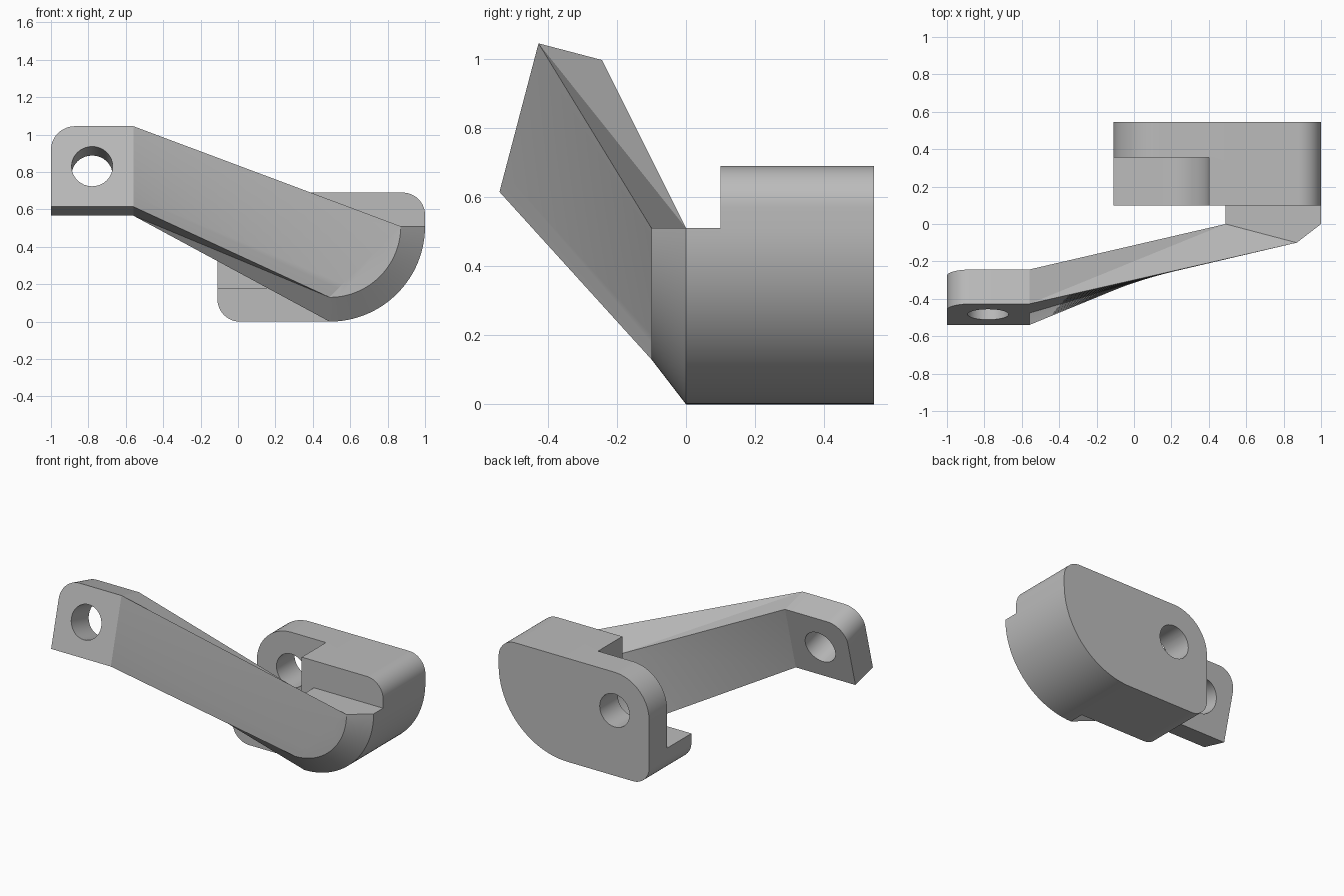
import bpy, bmesh
from math import sin, cos, radians, atan2, hypot
from mathutils import Vector

if "Cube" in bpy.data.objects:
    bpy.data.objects.remove(bpy.data.objects["Cube"], do_unlink=True)

grey = bpy.data.materials.new("light grey")
grey.use_nodes = True
color = (0.5, 0.5, 0.5, 1)
grey.diffuse_color = color
grey.node_tree.nodes["Principled BSDF"].inputs["Base Color"].default_value = color


def make(name, bm):
    bmesh.ops.remove_doubles(bm, verts=bm.verts, dist=1e-5)
    bmesh.ops.recalc_face_normals(bm, faces=bm.faces)
    mesh = bpy.data.meshes.new(name)
    bm.to_mesh(mesh)
    bm.free()
    mesh.materials.append(grey)
    obj = bpy.data.objects.new(name, mesh)
    bpy.context.collection.objects.link(obj)
    return obj


def arc(cx, cz, r, start, end, n=16):
    angles = [radians(start + (end - start) * i / n) for i in range(n + 1)]
    return [(cx + r * cos(a), cz + r * sin(a)) for a in angles]


def prism(name, profile, y0, y1):
    """Extrude an x-z profile along y."""
    bm = bmesh.new()
    face = bm.faces.new([bm.verts.new((x, y0, z)) for x, z in profile])
    moved = bmesh.ops.extrude_face_region(bm, geom=[face])["geom"]
    verts = [v for v in moved if isinstance(v, bmesh.types.BMVert)]
    bmesh.ops.translate(bm, verts=verts, vec=(0, y1 - y0, 0))
    return make(name, bm)


def select(obj):
    bpy.ops.object.select_all(action="DESELECT")
    obj.select_set(True)
    bpy.context.view_layer.objects.active = obj


def cut(obj, cutter):
    mod = obj.modifiers.new("cut", "BOOLEAN")
    mod.operation = "DIFFERENCE"
    mod.solver = "EXACT"
    mod.object = cutter
    select(obj)
    bpy.ops.object.modifier_apply(modifier=mod.name)
    bpy.data.objects.remove(cutter, do_unlink=True)


# Clamp block: rounded profile, curved pocket at the front, pin hole behind
hub_x, hub_z, hub_r, hole_r = 0.145, 0.435, 0.255, 0.11
block = prism("clamp_block",
              arc(0.01, 0.12, 0.12, 180, 270)
              + arc(0.49, 0.51, 0.51, 270, 360, 32)
              + arc(0.88, 0.57, 0.12, 0, 90)
              + arc(hub_x, hub_z, hub_r, 90, 180), 0.1, 0.545)
cut(block, prism("pocket_cutter",
                 [(-0.3, hub_z - hub_r)] + arc(hub_x, hub_z, hub_r, 270, 360)
                 + [(hub_x + hub_r, 0.9), (-0.3, 0.9)], 0, 0.355))
cut(block, prism("pin_cutter", arc(hub_x, hub_z, hole_r, 0, 348.75, 31), 0.2, 0.7))

# Tilted mounting plate with a hole, hinged on its lower front edge
rise, lean, depth = 0.43, 0.113, 0.19
height = hypot(rise, lean)
plate = prism("mounting_plate",
              [(-1, 0), (-0.56, 0), (-0.56, height)]
              + arc(-0.87, height - 0.13, 0.13, 90, 180), 0, depth)
cut(plate, prism("bolt_cutter", arc(-0.78, height / 2, hole_r, 0, 348.75, 31), -0.1, 0.4))
plate.location = (0, -0.54, 0.615)
plate.rotation_euler.x = -atan2(lean, rise)

# Twisted arm ending in a quarter-round chamfered foot
up = Vector((0, lean, rise))
back = Vector((0, rise, -lean)) * (depth / height)
B = Vector((-0.56, -0.54, 0.615))
A, C, D = B + up, B + up + back, B + back


def quarter(r, y):
    return [Vector((x, y, z)) for x, z in arc(0.49, 0.51, r, 270, 360, 32)]


inner, outer, rear = quarter(0.38, -0.1), quarter(0.51, 0), quarter(0.51, 0.1)
P, Q, U, R, U2, R2 = inner[0], inner[-1], outer[0], outer[-1], rear[0], rear[-1]
S, S2 = Vector((0.49, 0, 0.51)), Vector((0.49, 0.1, 0.51))
steps = 16
left = [B.lerp(A, i / steps) for i in range(steps + 1)]
right = [P.lerp(Q, i / steps) for i in range(steps + 1)]

polys = [inner + right[-2:0:-1],                  # flat crescent
         left + [C, D],                           # plate end
         [B, D, P], [D, U, P],                    # underside
         [A, C, S], [A, S, Q], [Q, S, R],         # top
         [C, D, S], [D, U, S],                    # back
         [S, R, R2, S2], [S, S2, U2, U], rear + [S2]]
for a, b in ((left, right), (inner, outer), (outer, rear)):
    polys += [[a[i], a[i + 1], b[i + 1], b[i]] for i in range(len(a) - 1)]

bm = bmesh.new()
for poly in polys:
    bm.faces.new([bm.verts.new(p) for p in poly])
arm = make("twisted_arm", bm)

# Smooth the rounded surfaces, keep the edges crisp
for obj in (block, plate, arm):
    select(obj)
    bpy.ops.object.shade_smooth_by_angle(angle=radians(20))
